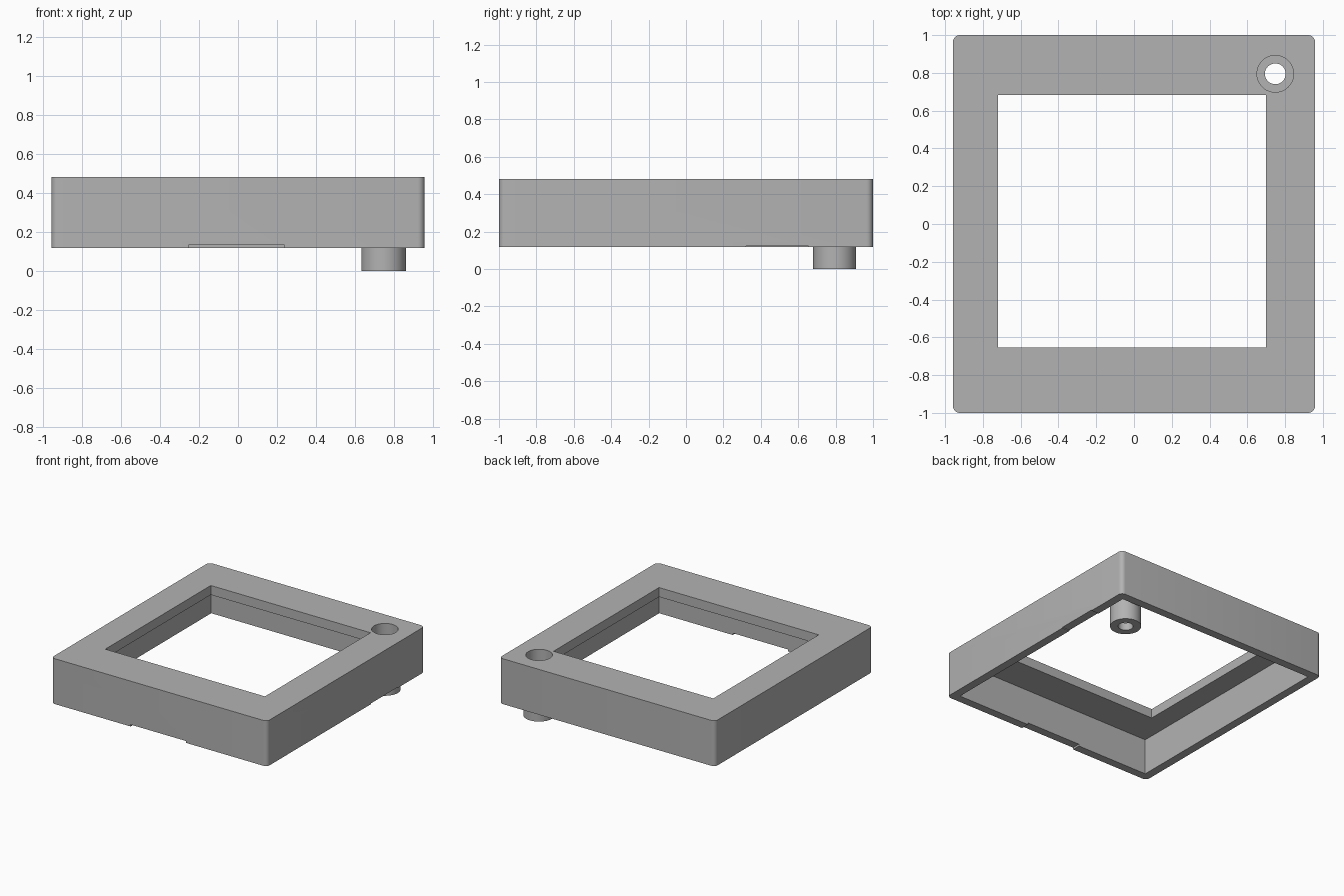
import bpy, bmesh
from math import pi
from mathutils import Vector, Matrix

cube = bpy.data.objects.get("Cube")
if cube:
    bpy.data.objects.remove(cube, do_unlink=True)

grey = bpy.data.materials.new("plain grey")
grey.use_nodes = True
grey.diffuse_color = (0.45, 0.45, 0.45, 1)
grey.node_tree.nodes["Principled BSDF"].inputs["Base Color"].default_value = grey.diffuse_color

BASE, TOP = 0.118, 0.482
PLATE = TOP - 0.075
WALL = 0.067
HALF_X, HALF_Y = 0.958, 1.0
POST_X, POST_Y, BORE = 0.748, 0.795, 0.097


def add_object(name, bm):
    bmesh.ops.recalc_face_normals(bm, faces=bm.faces)
    mesh = bpy.data.meshes.new(name)
    bm.to_mesh(mesh)
    bm.free()
    mesh.materials.append(grey)
    obj = bpy.data.objects.new(name, mesh)
    bpy.context.collection.objects.link(obj)
    return obj


def box(name, low, high, corner=0):
    low, high = Vector(low), Vector(high)
    bm = bmesh.new()
    bmesh.ops.create_cube(bm, size=1, matrix=Matrix.LocRotScale(
        (low + high) / 2, None, high - low))
    if corner:
        upright = [e for e in bm.edges
                   if abs(e.verts[0].co.z - e.verts[1].co.z) > 0.1]
        bmesh.ops.bevel(bm, geom=upright, offset=corner, segments=6,
                        profile=0.5, affect='EDGES')
    return add_object(name, bm)


def smooth(obj):
    bpy.ops.object.select_all(action='DESELECT')
    obj.select_set(True)
    bpy.context.view_layer.objects.active = obj
    bpy.ops.object.shade_smooth_by_angle()


# Outer shell with rounded upright corners
frame = box("frame", (-HALF_X, -HALF_Y, BASE), (HALF_X, HALF_Y, TOP), 0.035)

# Hollow underside, window opening and the shallow notches in the lower rim
cutters = [
    box("cavity_cutter", (WALL - HALF_X, WALL - HALF_Y, 0), (HALF_X - WALL, HALF_Y - WALL, PLATE)),
    box("window_cutter", (-0.72, -0.655, 0.3), (0.698, 0.683, 0.6)),
    box("front_notch_cutter", (-0.253, -1.1, 0), (0.238, -0.9, 0.133)),
    box("side_notch_cutter", (0.85, 0.32, 0), (1.1, 0.655, 0.124)),
]

# Screw bore through the top plate
bm = bmesh.new()
bmesh.ops.create_cone(bm, cap_ends=True, segments=48, radius1=BORE, radius2=BORE,
                      depth=0.3, matrix=Matrix.Translation((POST_X, POST_Y, TOP)))
cutters.append(add_object("bore_cutter", bm))

for cutter in cutters:
    cutter.hide_render = True
    cut = frame.modifiers.new(cutter.name, 'BOOLEAN')
    cut.operation = 'DIFFERENCE'
    cut.solver = 'EXACT'
    cut.object = cutter

# Bake the cuts so the cutters can go
bpy.context.view_layer.update()
baked = bpy.data.meshes.new_from_object(
    frame.evaluated_get(bpy.context.evaluated_depsgraph_get()))
frame.modifiers.clear()
frame.data = baked
for cutter in cutters:
    bpy.data.objects.remove(cutter, do_unlink=True)
smooth(frame)

# Hollow screw post, a turned profile with a small hole in its floor
profile = [(0.055, 0), (0.115, 0), (0.115, PLATE), (BORE, PLATE), (BORE, 0.06), (0.055, 0.06)]
bm = bmesh.new()
ring = [bm.verts.new((POST_X + r, POST_Y, z)) for r, z in profile]
edges = [bm.edges.new((ring[i - 1], ring[i])) for i in range(len(ring))]
bmesh.ops.spin(bm, geom=ring + edges, cent=(POST_X, POST_Y, 0), axis=(0, 0, 1),
               angle=2 * pi, steps=48, use_merge=True)
bmesh.ops.remove_doubles(bm, verts=bm.verts, dist=0.0001)
smooth(add_object("screw_post", bm))
